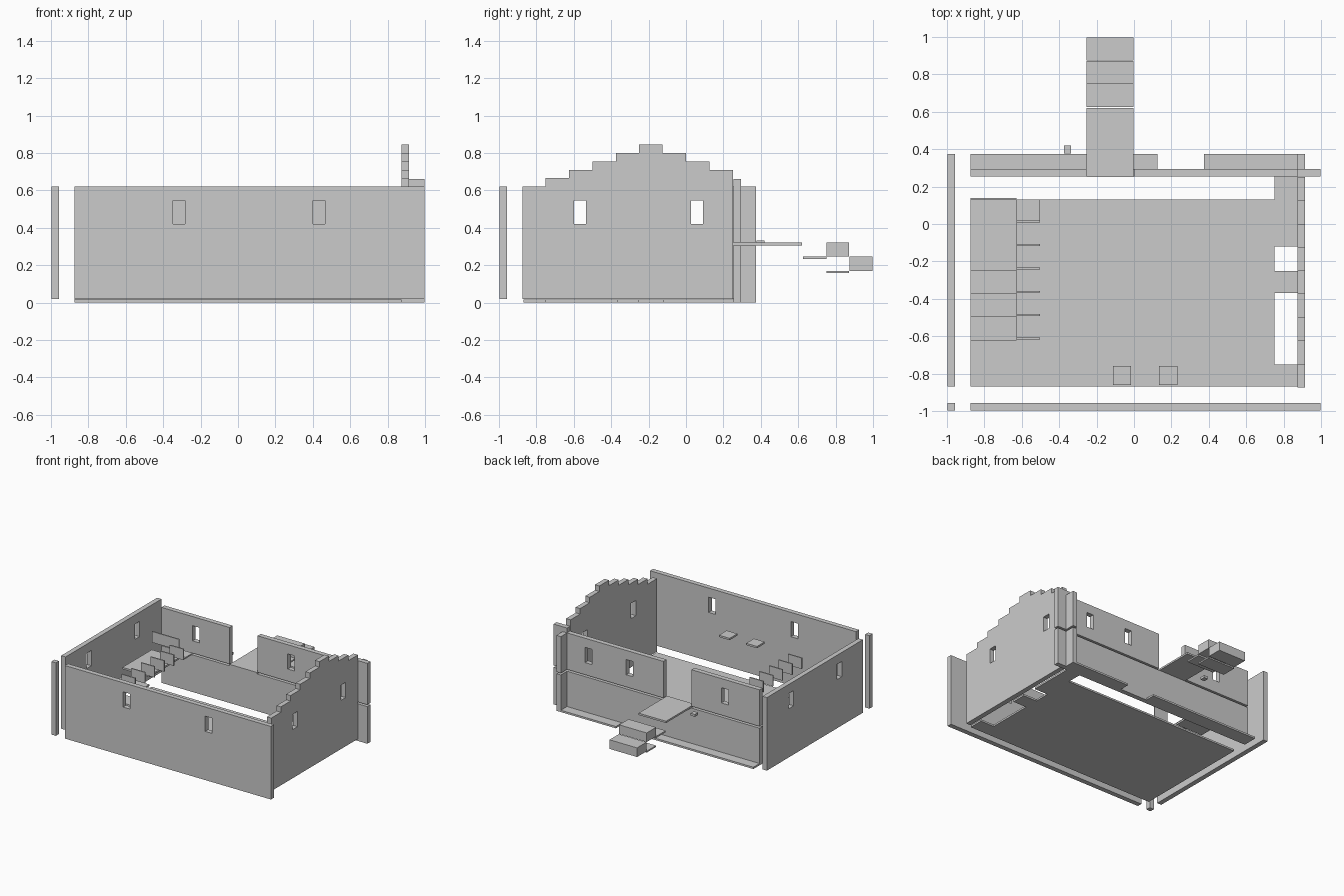
import bpy, bmesh
from mathutils import Vector

if "Cube" in bpy.data.objects:
    bpy.data.objects.remove(bpy.data.objects["Cube"])


def finish(bm, name):
    bmesh.ops.recalc_face_normals(bm, faces=bm.faces[:])
    me = bpy.data.meshes.new(name)
    bm.to_mesh(me)
    bm.free()
    ob = bpy.data.objects.new(name, me)
    bpy.context.collection.objects.link(ob)
    return ob


def box(name, x0, x1, y0, y1, z0, z1):
    bm = bmesh.new()
    bmesh.ops.create_cube(bm, size=1)
    for v in bm.verts:
        v.co = ((x0 + x1) / 2 + v.co.x * (x1 - x0),
                (y0 + y1) / 2 + v.co.y * (y1 - y0),
                (z0 + z1) / 2 + v.co.z * (z1 - z0))
    return finish(bm, name)


def rect(a0, a1, b0, b1):
    return [(a0, b0), (a1, b0), (a1, b1), (a0, b1)]


def plate(name, axis, t0, t1, outline, holes=()):
    """Flat outline with holes, extruded along the axis from t0 to t1."""
    place = {'x': lambda a, b: (t0, a, b),
             'y': lambda a, b: (a, t0, b),
             'z': lambda a, b: (a, b, t0)}[axis]
    step = Vector([(t1 - t0) * (axis == c) for c in 'xyz'])
    normal = Vector([float(axis == c) for c in 'xyz'])
    bm = bmesh.new()
    for loop in [outline, *holes]:
        vs = [bm.verts.new(place(a, b)) for a, b in loop]
        for i, v in enumerate(vs):
            bm.edges.new((v, vs[(i + 1) % len(vs)]))
    bmesh.ops.triangle_fill(bm, edges=bm.edges[:], use_beauty=True, normal=normal)
    out = bmesh.ops.extrude_face_region(bm, geom=bm.faces[:], use_keep_orig=True)
    bmesh.ops.translate(bm, vec=step,
                        verts=[g for g in out['geom'] if isinstance(g, bmesh.types.BMVert)])
    return finish(bm, name)


def windows(*centres):
    return [rect(c - 0.032, c + 0.032, 0.42, 0.545) for c in centres]


# floor with tabs reaching under the stepped wall
plate("floor", 'z', 0, 0.015, [
    (-0.875, -0.87), (0.875, -0.87), (0.875, -0.75), (0.75, -0.75),
    (0.75, -0.37), (0.875, -0.37), (0.875, -0.25), (0.75, -0.25),
    (0.75, -0.12), (0.875, -0.12), (0.875, 0.255), (0.75, 0.255),
    (0.75, 0.13), (-0.875, 0.13)])

# front and left walls, corner post
plate("front_wall", 'y', -0.997, -0.957, rect(-0.875, 0.997, 0.02, 0.62), windows(-0.315, 0.432))
plate("left_wall", 'x', -0.998, -0.958, rect(-0.87, 0.375, 0.02, 0.62), windows(-0.567, 0.06))
box("corner_post", -0.998, -0.958, -0.997, -0.957, 0.02, 0.62)

# stepped gable wall
gable = [(0.25, 0.02), (-0.875, 0.02)]
y = -0.875
for z in (0.62, 0.665, 0.71, 0.755, 0.8, 0.845, 0.8, 0.755, 0.71):
    gable += [(y, z), (y + 0.125, z)]
    y += 0.125
plate("gable_wall", 'x', 0.875, 0.915, gable, windows(-0.567, 0.06))

# back wall: lower storey, then upper pieces on both sides of the doorway
box("back_wall_lower", -0.875, 0.997, 0.255, 0.295, 0, 0.305)
plate("back_wall_upper_right", 'y', 0.255, 0.295,
      [(0, 0.32), (0.997, 0.32), (0.997, 0.66), (0.875, 0.66), (0.875, 0.62), (0, 0.62)],
      windows(0.305, 0.68))
plate("back_wall_upper_left", 'y', 0.255, 0.295, rect(-0.875, -0.255, 0.32, 0.62), windows(-0.56))
for part, z0, z1 in (("lower", 0, 0.305), ("upper", 0.32, 0.62)):
    box("back_post_" + part, 0.875, 0.915, 0.295, 0.375, z0, z1)

# ledges at the foot of the back wall
box("back_ledge_left", -0.875, 0.125, 0.295, 0.375, 0, 0.015)
box("back_ledge_right", 0.375, 0.875, 0.295, 0.375, 0, 0.015)

# outside landing and steps
for name, y0, y1, z0, z1 in (("landing", 0.25, 0.62, 0.305, 0.32),
                             ("upper_tread", 0.625, 0.75, 0.232, 0.245),
                             ("upper_step", 0.75, 0.872, 0.245, 0.32),
                             ("lower_tread", 0.75, 0.872, 0.158, 0.17),
                             ("lower_step", 0.875, 0.997, 0.17, 0.245)):
    box("outside_" + name, -0.253, -0.003, y0, y1, z0, z1)
box("door_peg", -0.375, -0.337, 0.378, 0.42, 0.312, 0.332)

# inside stairs: landing and descending treads along the left wall
box("stair_landing", -0.875, -0.628, -0.25, 0.13, 0.305, 0.32)
for i in range(3):
    y1 = -0.25 - 0.124 * i
    z1 = 0.245 - 0.075 * i
    box("stair_tread", -0.875, -0.628, y1 - 0.124, y1, z1 - 0.012, z1)
box("stair_back_plate", -0.875, -0.628, 0.13, 0.14, 0.38, 0.47)

# upper row of upright plates beside the stairs
for i in range(6):
    y0 = 0.008 - 0.125 * i
    box("stair_upright", -0.627, -0.503, y0, y0 + 0.01, 0.38, 0.47)
box("upright_shelf", -0.627, -0.503, 0.018, 0.13, 0.38, 0.392)

# two small tiles near the front wall
for x in (-0.113, 0.135):
    box("small_tile", x, x + 0.098, -0.86, -0.76, 0.355, 0.37)
